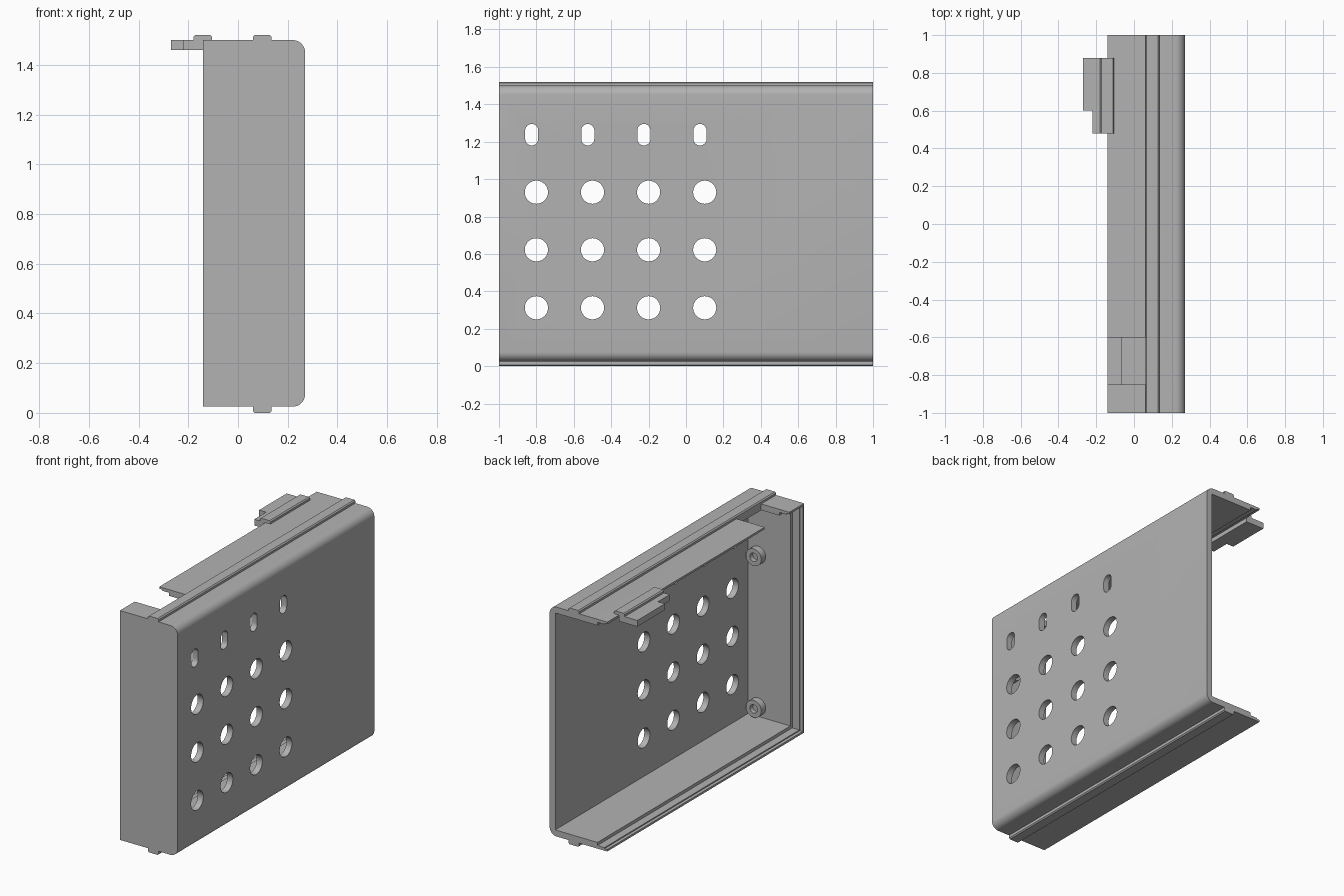
import bpy, bmesh
from math import pi, sin, cos
from mathutils import Vector

cube = bpy.data.objects.get("Cube")
if cube:
    bpy.data.objects.remove(cube, do_unlink=True)

# Single plain grey plastic
grey = bpy.data.materials.new("grey_plastic")
grey.use_nodes = True
COLOR = (0.45, 0.45, 0.45, 1)
grey.diffuse_color = COLOR
grey.node_tree.nodes["Principled BSDF"].inputs["Base Color"].default_value = COLOR


def extrude(name, points, step):
    """Closed 3D outline extruded along a vector."""
    bm = bmesh.new()
    face = bm.faces.new([bm.verts.new(p) for p in points])
    new = bmesh.ops.extrude_face_region(bm, geom=[face])["geom"]
    bmesh.ops.translate(bm, vec=Vector(step),
                        verts=[v for v in new if isinstance(v, bmesh.types.BMVert)])
    bmesh.ops.recalc_face_normals(bm, faces=bm.faces[:])
    mesh = bpy.data.meshes.new(name)
    bm.to_mesh(mesh)
    bm.free()
    mesh.materials.append(grey)
    obj = bpy.data.objects.new(name, mesh)
    bpy.context.scene.collection.objects.link(obj)
    return obj


def box(name, x, y, z):
    pts = [(x[0], y[0], z[0]), (x[1], y[0], z[0]), (x[1], y[1], z[0]), (x[0], y[1], z[0])]
    return extrude(name, pts, (0, 0, z[1] - z[0]))


def arc(cx, cz, r, start, end, n):
    return [(cx + r * cos(start + (end - start) * i / n),
             cz + r * sin(start + (end - start) * i / n)) for i in range(n + 1)]


def cut(obj, cutters):
    """Subtract each cutter, then discard it."""
    for cutter in cutters:
        cutter.hide_render = True
        mod = obj.modifiers.new("cut", 'BOOLEAN')
        mod.operation = 'DIFFERENCE'
        mod.solver = 'EXACT'
        mod.object = cutter
        deps = bpy.context.evaluated_depsgraph_get()
        mesh = bpy.data.meshes.new_from_object(obj.evaluated_get(deps))
        obj.modifiers.clear()
        obj.data = mesh
        bpy.data.objects.remove(cutter, do_unlink=True)


def smooth(obj):
    bpy.ops.object.select_all(action='DESELECT')
    obj.select_set(True)
    bpy.context.view_layer.objects.active = obj
    bpy.ops.object.shade_smooth_by_angle(angle=pi / 6)


LEFT, RIGHT = -0.14, 0.27
LOW, HIGH = 0.025, 1.5
WALL, ROUND = 0.04, 0.05

# Outer body with two rounded long edges
outline = [(LEFT, LOW)]
outline += arc(RIGHT - ROUND, LOW + ROUND, ROUND, -pi / 2, 0, 8)
outline += arc(RIGHT - ROUND, HIGH - ROUND, ROUND, 0, pi / 2, 8)
outline += [(LEFT, HIGH)]
shell = extrude("case_shell", [(x, -1, z) for x, z in outline], (0, 2, 0))

# Cavity open to the side and back, with a stepped lip around the rim
cutters = [box("cavity", (-1, x), (-1 + t, 2), (LOW + t, HIGH - t))
           for x, t in ((RIGHT - WALL, WALL), (-0.07, 0.02), (-0.12, 0.013))]

# Notch in the top wall near the front
cutters.append(box("notch", (-1, 0.06), (-0.85, -0.6), (1.4, 1.6)))

# Ventilation grid: three rows of round holes and one row of slots
for col in range(4):
    y = -0.8 + 0.3 * col
    for z in (0.312, 0.622, 0.93):
        ring = arc(y, z, 0.062, 0, 2 * pi, 32)[:-1]
        cutters.append(extrude("hole", [(0.2, a, b) for a, b in ring], (0.2, 0, 0)))
    ys = y - 0.025
    slot = arc(ys, 1.26, 0.035, 0, pi, 12) + arc(ys, 1.215, 0.035, pi, 2 * pi, 12)
    cutters.append(extrude("slot", [(0.2, a, b) for a, b in slot], (0.2, 0, 0)))
cut(shell, cutters)
smooth(shell)


# Low rails along the top and bottom
def rail(name, x, y, base, top):
    c = 0.007 if top > base else -0.007
    pts = [(x[0], base), (x[1], base), (x[1], top - c), (x[1] - 0.007, top),
           (x[0] + 0.007, top), (x[0], top - c)]
    return extrude(name, [(a, y[0], b) for a, b in pts], (0, y[1] - y[0], 0))


rail("top_rail", (0.06, 0.135), (-1, 1), HIGH - 0.005, 1.52)
rail("bottom_rail", (0.06, 0.135), (-1, 1), LOW + 0.005, 0.0)

# Latch tab reaching past the open edge, with its raised bridge
tab = [(LEFT, 0.48), (LEFT, 0.88), (-0.27, 0.88), (-0.27, 0.6), (-0.22, 0.6), (-0.22, 0.48)]
extrude("latch_tab", [(x, y, 1.46) for x, y in tab], (0, 0, 0.04))
rail("latch_bridge", (-0.18, -0.105), (0.48, 0.88), HIGH - 0.002, 1.52)

# Hollow pegs on the inside of the front wall
for name, z in (("upper_peg", 1.105), ("lower_peg", 0.13)):
    ring = arc(0.16, z, 0.055, 0, 2 * pi, 28)[:-1]
    bore = arc(0.16, z, 0.027, 0, 2 * pi, 20)[:-1]
    peg = extrude(name, [(a, -0.97, b) for a, b in ring], (0, 0.055, 0))
    cut(peg, [extrude("bore", [(a, -0.945, b) for a, b in bore], (0, 0.1, 0))])
    smooth(peg)
